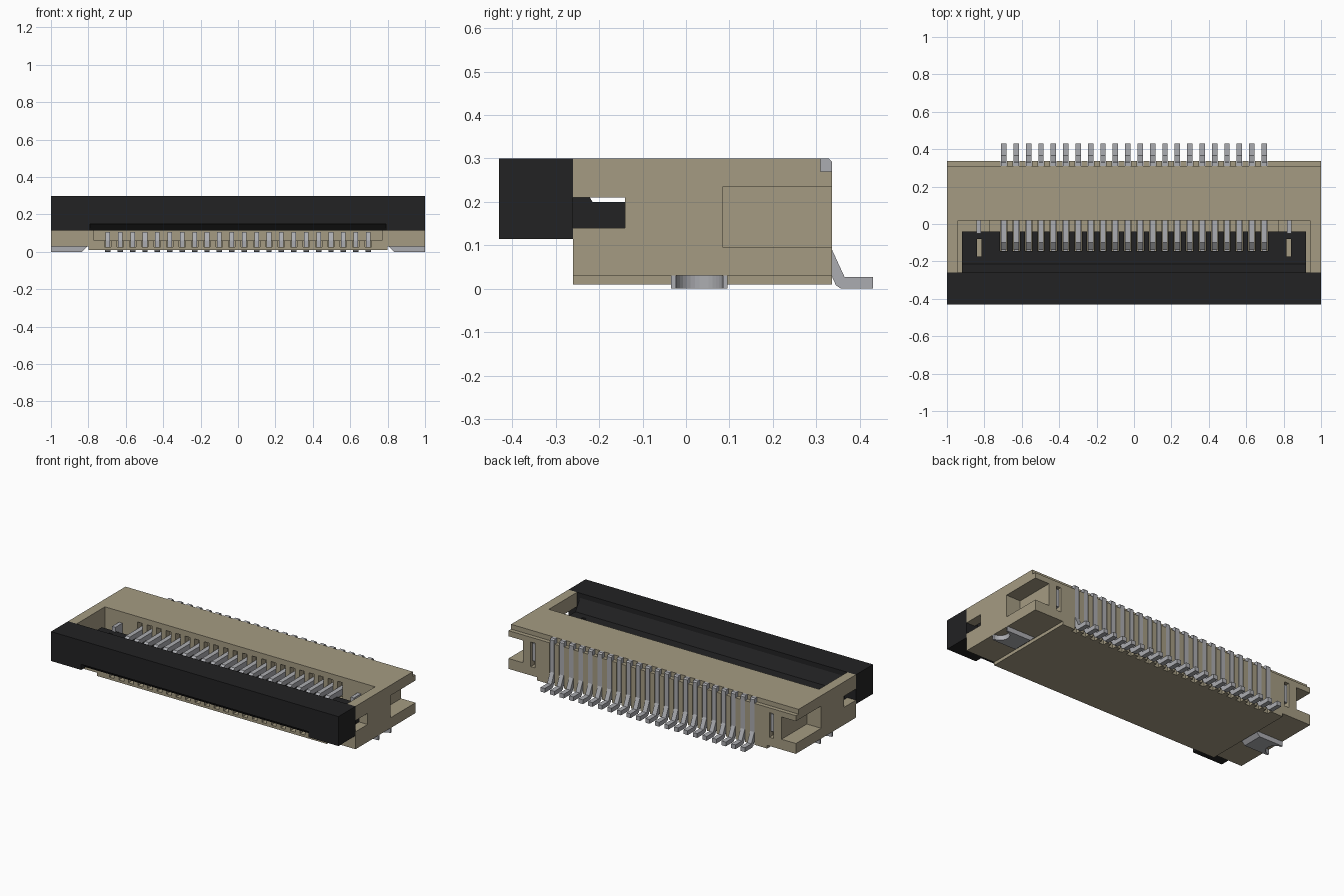
import bpy, bmesh, math

if "Cube" in bpy.data.objects:
    bpy.data.objects.remove(bpy.data.objects["Cube"])

def material(name, rgb):
    m = bpy.data.materials.new(name)
    m.diffuse_color = (*rgb, 1)
    m.use_nodes = True
    m.node_tree.nodes["Principled BSDF"].inputs["Base Color"].default_value = m.diffuse_color
    return m

BEIGE = material("beige plastic", (0.375, 0.33, 0.225))
BLACK = material("black plastic", (0.016, 0.016, 0.017))
METAL = material("tinned metal", (0.41, 0.415, 0.44))

def prism(bm, pts, a0, a1, axis="x"):
    """Extrude a profile along x (points are y,z) or along y (points are x,z)."""
    put = (lambda a, p: (a, *p)) if axis == "x" else (lambda a, p: (p[0], a, p[1]))
    lo = [bm.verts.new(put(a0, p)) for p in pts]
    hi = [bm.verts.new(put(a1, p)) for p in pts]
    faces = [bm.faces.new(lo), bm.faces.new(hi)]
    n = len(pts)
    for i in range(n):
        j = (i + 1) % n
        faces.append(bm.faces.new((lo[i], lo[j], hi[j], hi[i])))
    bmesh.ops.recalc_face_normals(bm, faces=faces)

def box(bm, x0, x1, y0, y1, z0, z1):
    prism(bm, [(y0, z0), (y1, z0), (y1, z1), (y0, z1)], x0, x1)

def finish(bm, name, mat):
    me = bpy.data.meshes.new(name)
    bm.normal_update()
    bm.to_mesh(me)
    bm.free()
    me.materials.append(mat)
    ob = bpy.data.objects.new(name, me)
    bpy.context.collection.objects.link(ob)
    return ob

def cut(ob, bm):
    """Subtract the boxes in bm from ob."""
    cutter = finish(bm, "cutter", ob.data.materials[0])
    cutter.hide_render = True
    mod = ob.modifiers.new("cut", "BOOLEAN")
    mod.operation, mod.solver, mod.object = "DIFFERENCE", "EXACT", cutter
    dg = bpy.context.evaluated_depsgraph_get()
    me = bpy.data.meshes.new_from_object(ob.evaluated_get(dg))
    ob.modifiers.clear()
    ob.data = me
    bpy.data.objects.remove(cutter)

PINS = [(i - 10.5) * 0.0663 for i in range(22)]
SIDES = (-1, 1)

def mirrored_box(bm, x0, x1, *rest):
    for s in SIDES:
        box(bm, min(s * x0, s * x1), max(s * x0, s * x1), *rest)

# Housing: stepped underside seen from the front
bm = bmesh.new()
prism(bm, [(-1, .03), (-.8, .03), (-.8, .01), (.8, .01), (.8, .03),
           (1, .03), (1, .3), (-1, .3)], -.26, .336, "y")
housing = finish(bm, "housing", BEIGE)

# Top opening and the notch along the rear top edge
bm = bmesh.new()
box(bm, -.94, .94, -.35, .02, .115, .4)
box(bm, -1.1, 1.1, .31, .4, .27, .4)
cut(housing, bm)

# Cable slot, rear side pockets, actuator windows and rear anchor slots
bm = bmesh.new()
box(bm, -.77, .77, -.36, .2, .06, .145)
mirrored_box(bm, .9, 1.1, .085, .4, .095, .235)
mirrored_box(bm, .93, 1.1, -.36, -.14, .14, .21)
mirrored_box(bm, .815, .845, .3, .41, .085, .24)
cut(housing, bm)

# Contact slots in the floor, the inner wall and the rear wall
bm = bmesh.new()
for x in PINS:
    box(bm, x - .017, x + .017, -.37, .15, .025, .1)
    box(bm, x - .017, x + .017, -.01, .06, .155, .265)
    box(bm, x - .017, x + .017, .309, .42, -.05, .285)
cut(housing, bm)

# Actuator: front bar plus a thin plate reaching into the opening
bm = bmesh.new()
box(bm, -1, 1, -.43, -.26, .115, .3)
bar = finish(bm, "actuator_bar", BLACK)
bm = bmesh.new()
prism(bm, [(-.45, .1), (-.385, .1), (-.385, .115), (-.42, .15), (-.45, .15)], -.79, .79)
cut(bar, bm)

bm = bmesh.new()
prism(bm, [(-.27, .12), (-.27, .27), (-.26, .27), (-.215, .2), (-.04, .2),
           (-.04, .14), (-.1, .125)], -.92, .92)
plate = finish(bm, "actuator_plate", BLACK)
bm = bmesh.new()
for x in PINS:
    box(bm, x - .02, x + .02, -.145, 0, .05, .4)
mirrored_box(bm, .815, .84, -.175, -.08, .05, .4)
cut(plate, bm)

# Contacts: rear leg with foot, upper sprung arm, lower contact arm
leg = [(.31, .3), (.328, .3), (.336, .292), (.336, .09), (.365, .027), (.43, .027),
       (.43, 0), (.357, 0), (.345, .008), (.336, .028), (.31, .04)]
arm = [(-.14, .165), (-.14, .195), (-.1, .225), (.07, .225), (.07, .185), (-.1, .185)]
lower = [(-.2, .027), (-.2, .06), (-.17, .105), (-.14, .105), (-.1, .07),
         (.16, .07), (.16, .027)]
bm = bmesh.new()
for x in PINS:
    prism(bm, leg, x - .0145, x + .0145)
    prism(bm, arm, x - .0145, x + .0145)
    prism(bm, lower, x - .0125, x + .0125)
finish(bm, "contacts", METAL)

# Anchor blades at both ends of the contact row
bm = bmesh.new()
mirrored_box(bm, .818, .842, -.05, .325, .12, .23)
finish(bm, "anchor_blades", METAL)

# Solder tabs with a round notch in the outer edge
for s in SIDES:
    bm = bmesh.new()
    prism(bm, [(s * .805, .03), (s * 1, .03), (s * 1, 0), (s * .835, 0)], -.035, .096, "y")
    tab = finish(bm, "solder_tab_right" if s > 0 else "solder_tab_left", METAL)
    bm = bmesh.new()
    bmesh.ops.create_cone(bm, cap_ends=True, segments=32, radius1=.054, radius2=.054, depth=.2)
    bmesh.ops.translate(bm, verts=bm.verts, vec=(s * 1.0, .031, .015))
    cut(tab, bm)
